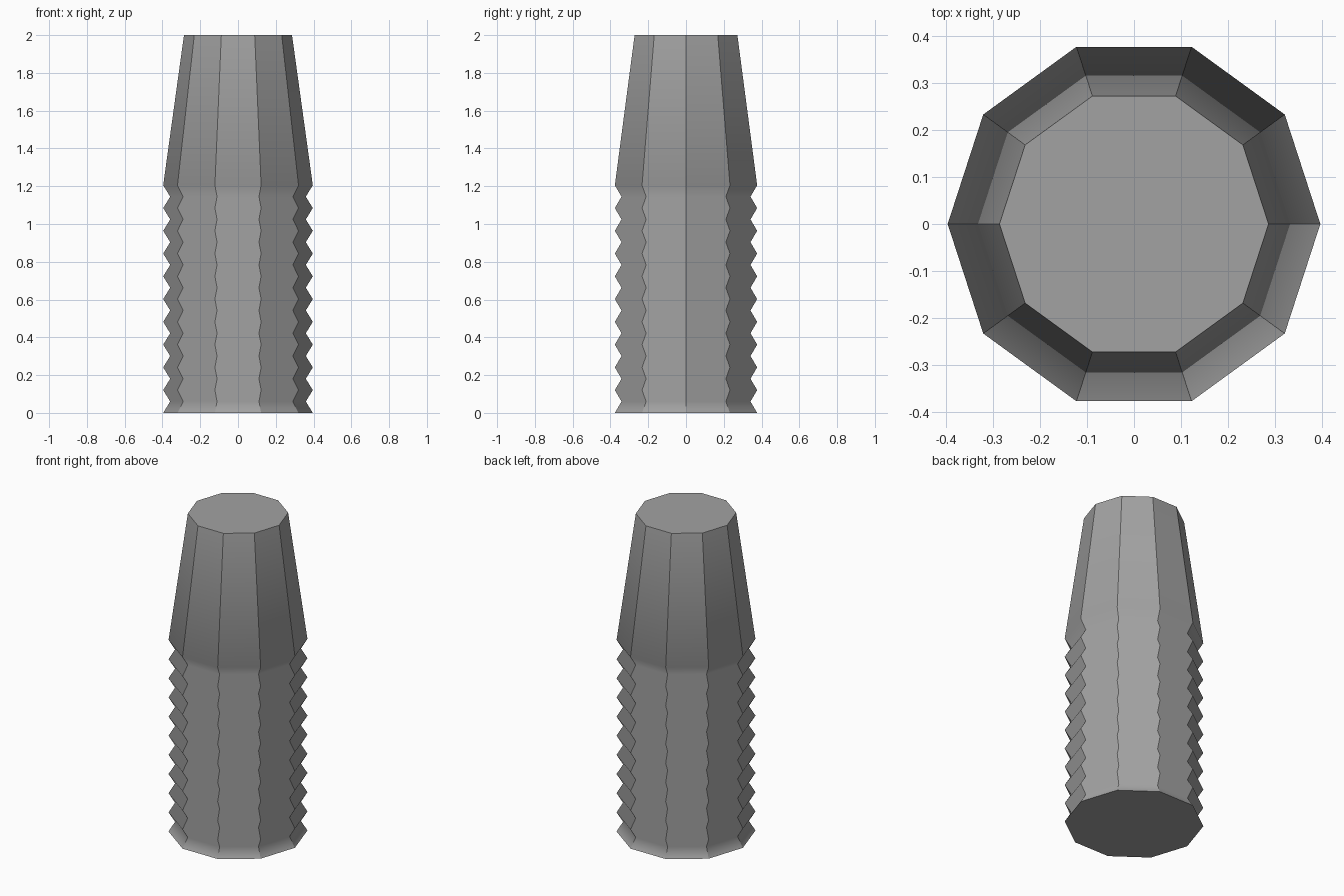
import bpy
import bmesh
from math import cos, sin, tau

SIDES = 10
TEETH = 10
PITCH = 0.1205
R_OUT, R_IN, R_TOP, HEIGHT = 0.396, 0.359, 0.286, 2.0

cube = bpy.data.objects.get("Cube")
if cube:
    bpy.data.objects.remove(cube, do_unlink=True)

# Plain grey material
grey = bpy.data.materials.new("mid_grey")
grey.use_nodes = True
colour = (0.36, 0.36, 0.36, 1)
grey.diffuse_color = colour
grey.node_tree.nodes["Principled BSDF"].inputs["Base Color"].default_value = colour

# Profile: ridged lower shaft, then a straight taper to the flat tip
profile = [(R_IN if i % 2 else R_OUT, i * PITCH / 2) for i in range(2 * TEETH + 1)]
profile.append((R_TOP, HEIGHT))

# Ten-sided rings joined into a closed body
bm = bmesh.new()
rings = [[bm.verts.new((r * cos(tau * k / SIDES), r * sin(tau * k / SIDES), z))
          for k in range(SIDES)] for r, z in profile]
for low, high in zip(rings, rings[1:]):
    for k in range(SIDES):
        n = (k + 1) % SIDES
        face = bm.faces.new((low[k], low[n], high[n], high[k]))
        face.smooth = True

# Upright corners are sharp; the ridges blend smoothly within each side
for edge in bm.edges:
    a, b = edge.verts
    edge.smooth = abs(a.co.z - b.co.z) < 0.001

# Flat end caps with sharp rims
for cap in (bm.faces.new(rings[0][::-1]), bm.faces.new(rings[-1])):
    for edge in cap.edges:
        edge.smooth = False

mesh = bpy.data.meshes.new("ridged_plug")
bm.to_mesh(mesh)
bm.free()
mesh.materials.append(grey)
plug = bpy.data.objects.new("ridged_plug", mesh)
bpy.context.collection.objects.link(plug)
